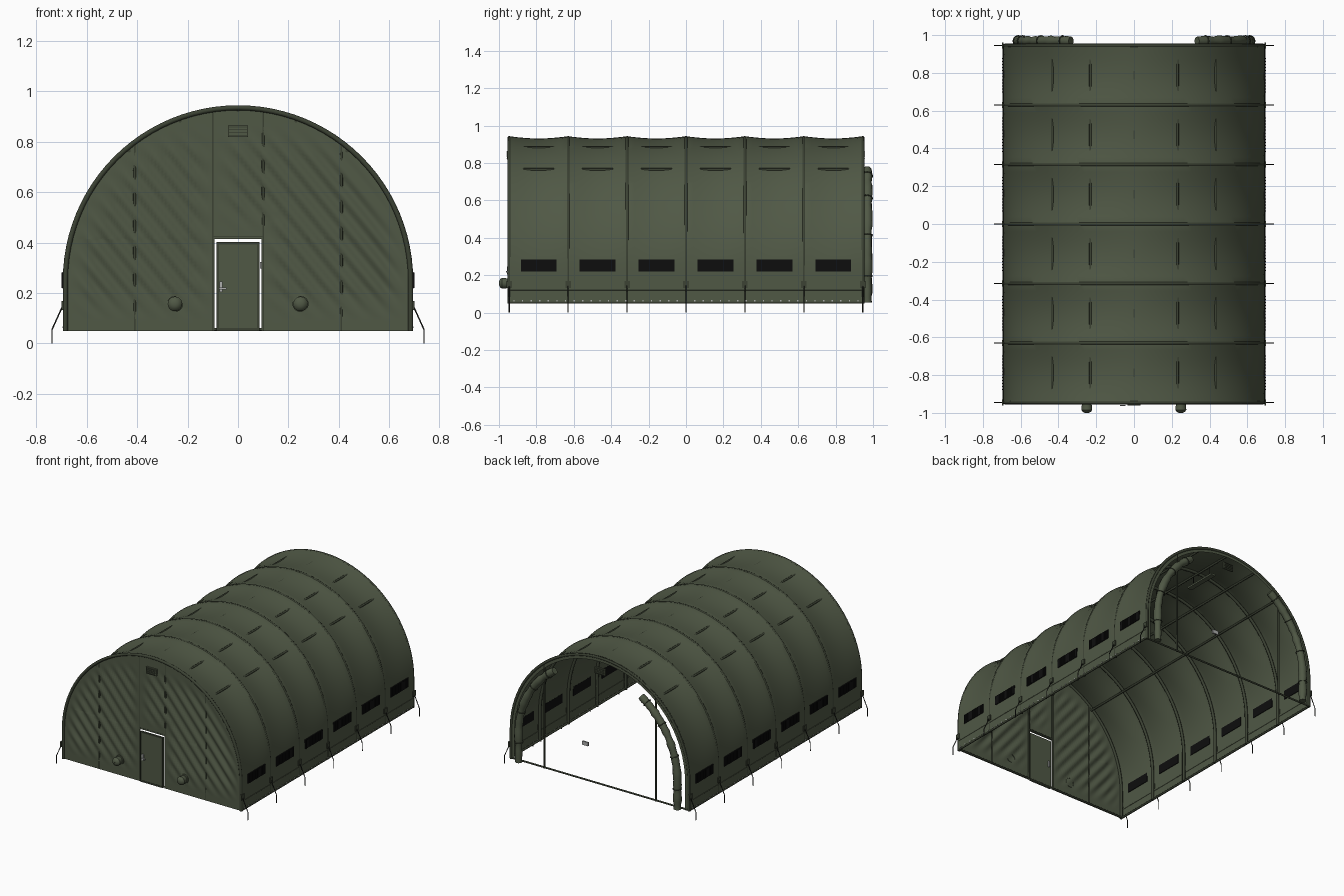
import bpy, bmesh, math, random
from mathutils import Vector

if "Cube" in bpy.data.objects:
    bpy.data.objects.remove(bpy.data.objects["Cube"])

random.seed(4)
R, ZC, Z0, YE = 0.693, 0.25, 0.05, 0.945      # arch radius, arch centre, base, end planes
RIBS = [-YE + i * YE / 3 for i in range(7)]
BAYS = [(a + b) / 2 for a, b in zip(RIBS, RIBS[1:])]


def material(name, rgb):
    m = bpy.data.materials.new(name)
    m.diffuse_color = (*rgb, 1)
    m.use_nodes = True
    m.node_tree.nodes["Principled BSDF"].inputs["Base Color"].default_value = m.diffuse_color
    return m


CANVAS = material("olive canvas", (0.080, 0.098, 0.060))
FRAME = material("dark olive frame", (0.045, 0.055, 0.034))
BLACK = material("black mesh", (0.004, 0.004, 0.004))
ROPE = material("charcoal rope", (0.018, 0.020, 0.016))
METAL = material("light grey metal", (0.42, 0.43, 0.42))


def finish(name, bm, mat, angle=22):
    me = bpy.data.meshes.new(name)
    bm.to_mesh(me)
    bm.free()
    me.materials.append(mat)
    me.polygons.foreach_set("use_smooth", [True] * len(me.polygons))
    me.set_sharp_from_angle(angle=math.radians(angle))
    ob = bpy.data.objects.new(name, me)
    bpy.context.collection.objects.link(ob)
    return ob


def boxes(name, items, mat):
    """One object from (centre, size) boxes."""
    bm = bmesh.new()
    for c, s in items:
        for v in bmesh.ops.create_cube(bm, size=1)["verts"]:
            v.co = Vector([c[i] + v.co[i] * s[i] for i in range(3)])
    return finish(name, bm, mat)


def tubes(name, paths, r, mat, lumps=None, res=2):
    cu = bpy.data.curves.new(name, "CURVE")
    cu.dimensions = "3D"
    cu.bevel_depth, cu.bevel_resolution, cu.use_fill_caps = r, res, True
    for pts in paths:
        sp = cu.splines.new("POLY")
        sp.points.add(len(pts) - 1)
        for i, p in enumerate(pts):
            sp.points[i].co = (*p, 1)
            if lumps:
                sp.points[i].radius = random.uniform(*lumps)
        sp.use_smooth = True
    cu.materials.append(mat)
    ob = bpy.data.objects.new(name, cu)
    bpy.context.collection.objects.link(ob)
    return ob


def grid(rows):
    bm = bmesh.new()
    vs = [[bm.verts.new(p) for p in row] for row in rows]
    for a, b in zip(vs, vs[1:]):
        for i in range(len(a) - 1):
            bm.faces.new((a[i], a[i + 1], b[i + 1], b[i]))
    bm.normal_update()
    return bm


def arch(y, r, n=48, sag=0.0):
    """Arch from the right foot over the crown to the left foot."""
    pts = [(r, y, Z0 + (ZC - Z0) * i / 4) for i in range(4)]
    for i in range(n + 1):
        a = math.pi * i / n
        q = r - sag * (0.012 * max(0, math.sin(a)) ** 0.7 + 0.012 * abs(math.sin(2 * a)))
        pts.append((q * math.cos(a), y, ZC + q * math.sin(a)))
    return pts + [(-x, y, z) for x, y, z in pts[3::-1]]


def arch_z(x):
    return ZC + math.sqrt(max(0, R * R - x * x))


# Canopy sagging between the ribs
rows = []
for k in range(49):
    rows.append(arch(-YE + 2 * YE * k / 48, R, sag=math.sin(math.pi * (k % 8) / 8)))
bm = grid(rows)
f = next(iter(bm.faces))
if f.normal.x < 0:
    bmesh.ops.reverse_faces(bm, faces=bm.faces[:])
finish("canopy", bm, CANVAS)

# Arched ribs, foot rails and purlins that press through the canvas
tubes("ribs", [arch(y, R - 0.008) for y in RIBS], 0.010, FRAME)
tubes("foot_rails", [[(s * 0.688, -YE, 0.056), (s * 0.688, YE, 0.056)] for s in (-1, 1)], 0.007, FRAME)
purlins = []
for deg, top in ((0, 0.011), (20, 0.0125), (-20, 0.0125), (40, 0.0135), (-40, 0.0135)):
    q, a = R - top - 0.007, math.radians(deg)
    purlins.append([(q * math.sin(a), y, ZC + q * math.cos(a)) for y in (-YE, YE)])
tubes("purlins", purlins, 0.007, FRAME)

# Front wall with a door opening and diagonal folds
NX, NZ = 140, 64
xs = [R * math.sin(math.pi / 2 * (2 * i / NX - 1)) for i in range(NX + 1)]
bm = grid([[(x, -YE, Z0 + (arch_z(x) - Z0) * j / NZ) for x in xs] for j in range(NZ + 1)])
for co, no in (((-0.094, 0, 0), (1, 0, 0)), ((0.094, 0, 0), (1, 0, 0)), ((0, 0, 0.414), (0, 0, 1))):
    bmesh.ops.bisect_plane(bm, geom=bm.verts[:] + bm.edges[:] + bm.faces[:], plane_co=co, plane_no=no)
hole = [f for f in bm.faces if abs(f.calc_center_median().x) < 0.094 and f.calc_center_median().z < 0.414]
bmesh.ops.delete(bm, geom=hole, context="FACES")


def ramp(v, a, b):
    return min(1, max(0, (v - a) / (b - a)))


for v in bm.verts:
    x, z = v.co.x, v.co.z
    rim = R - math.hypot(x, max(0, z - ZC))
    clear = max(ramp(abs(x), 0.11, 0.17), ramp(z, 0.45, 0.55) * ramp(x, -0.08, 0.0))
    m = ramp(rim, 0.03, 0.12) * ramp(z, 0.10, 0.22) * clear * ramp(0.86 - z, 0, 0.12)
    v.co.y -= 0.008 * m * math.sin((0.77 * x + 0.64 * z) * 2 * math.pi / 0.068)
bm.normal_update()
if sum(f.normal.y for f in bm.faces) > 0:
    bmesh.ops.reverse_faces(bm, faces=bm.faces[:])
finish("front_wall", bm, CANVAS, 60)

# Poles behind the front wall and in the open back
front = [[(x, -0.940, Z0), (x, -0.940, arch_z(x) - 0.02)] for x in (-0.41, -0.1, 0.1, 0.41)]
front += [[(-0.1, -0.940, 0.424), (0.1, -0.940, 0.424)], [(-0.69, -0.938, 0.056), (0.69, -0.938, 0.056)]]
tubes("front_poles", front, 0.006, FRAME)
back = [[(x, YE, Z0), (x, YE, arch_z(x) - 0.02)] for x in (-0.43, 0.43)]
tubes("back_poles", back + [[(-0.69, YE, 0.056), (0.69, YE, 0.056)]], 0.006, FRAME)

# Door with raised border and handle
boxes("door", [((0, -0.944, 0.226), (0.170, 0.010, 0.352))], CANVAS)
border = [((s * 0.080, -0.949, 0.226), (0.010, 0.006, 0.352)) for s in (-1, 1)]
border += [((0, -0.949, z), (0.150, 0.006, 0.010)) for z in (0.056, 0.397)]
boxes("door_border", border, FRAME)
boxes("door_handle", [((-0.068, -0.952, 0.225), (0.012, 0.008, 0.042)),
                      ((-0.060, -0.960, 0.218), (0.030, 0.006, 0.008)),
                      ((-0.068, -0.936, 0.225), (0.012, 0.008, 0.042))], METAL)
boxes("back_latch", [((0.11, 0.950, 0.31), (0.045, 0.010, 0.026))], METAL)

# Round air ports on the front wall
bm = bmesh.new()
prof = [(0.032, -0.943), (0.032, -0.952), (0.026, -0.954), (0.029, -0.984), (0.022, -0.994), (0.010, -1.0), (0.0005, -1.0)]
for cx in (-0.25, 0.248):
    ring = [[bm.verts.new((cx + r * math.cos(a), y, 0.157 + r * math.sin(a)))
             for a in [2 * math.pi * k / 24 for k in range(24)]] for r, y in prof]
    for a, b in zip(ring, ring[1:]):
        for k in range(24):
            bm.faces.new((a[k], a[(k + 1) % 24], b[(k + 1) % 24], b[k]))
bmesh.ops.recalc_face_normals(bm, faces=bm.faces[:])
finish("air_ports", bm, CANVAS, 35)

# Slatted vents high on the front and at the open back
for name, y, s in (("front_vent", -0.950, -1), ("back_vent", 0.945, 1)):
    boxes(name, [((0, y, 0.842), (0.080, 0.012, 0.046))], CANVAS)
    boxes(name + "_slats", [((0, y + s * 0.007, 0.826 + 0.011 * i), (0.070, 0.008, 0.004)) for i in range(4)], FRAME)
boxes("ceiling_strip", [((0, 0.68, 0.85), (0.035, 0.24, 0.012))], CANVAS)
tubes("strip_hangers", [[(0, y, 0.85), (0, y, 0.925)] for y in (0.60, 0.76)], 0.002, ROPE)

# Back rim strip and rolled door curtains tied at each side
finish("back_rim", grid([arch(YE + 0.004, R + 0.002), arch(YE + 0.004, R - 0.036)]), CANVAS)
roll = [(0.612, 0.969, 0.055 + 0.028 * i) for i in range(7)]
roll += [(0.612 * math.cos(a), 0.969, ZC + 0.612 * math.sin(a))
         for a in [math.radians(57 * i / 22) for i in range(23)]]
tubes("rolled_curtains", [roll, [(-x, y, z) for x, y, z in roll]], 0.026, CANVAS, (0.82, 1.12), 4)
ties = []
for s in (-1, 1):
    for i in (5, 13, 21, 27):
        x, y, z = roll[i]
        d = Vector((x, 0, max(0, z - ZC))).normalized()
        ties.append([(s * (x + d.x * 0.028 * math.cos(t)), y + 0.028 * math.sin(t), z + d.z * 0.028 * math.cos(t))
                     for t in [2 * math.pi * k / 16 for k in range(17)]])
tubes("curtain_ties", ties, 0.003, FRAME)

# Side window screens with fins
boxes("windows", [((s * 0.693, y, 0.251), (0.008, 0.192, 0.064)) for s in (-1, 1) for y in BAYS], BLACK)
boxes("window_fins", [((s * 0.698, y - 0.088 + 0.016 * i, 0.251), (0.004, 0.005, 0.060))
                      for s in (-1, 1) for y in BAYS for i in range(12)], BLACK)

# Skirt seam, eyelets, anchor patches and guy ropes
tubes("skirt_seams", [[(s * 0.693, -YE, 0.118), (s * 0.693, YE, 0.118)] for s in (-1, 1)], 0.002, CANVAS)
boxes("eyelets", [((s * 0.694, -0.92 + 0.046 * i, 0.064), (0.004, 0.007, 0.007))
                  for s in (-1, 1) for i in range(41)], METAL)
boxes("anchor_patches", [((s * 0.695, y, 0.150), (0.010, 0.030, 0.036)) for s in (-1, 1) for y in RIBS], FRAME)
tubes("guy_ropes", [[(s * 0.695, y, 0.150), (s * 0.738, y, 0.055), (s * 0.738, y, 0.0)]
                    for s in (-1, 1) for y in RIBS], 0.0028, ROPE)
